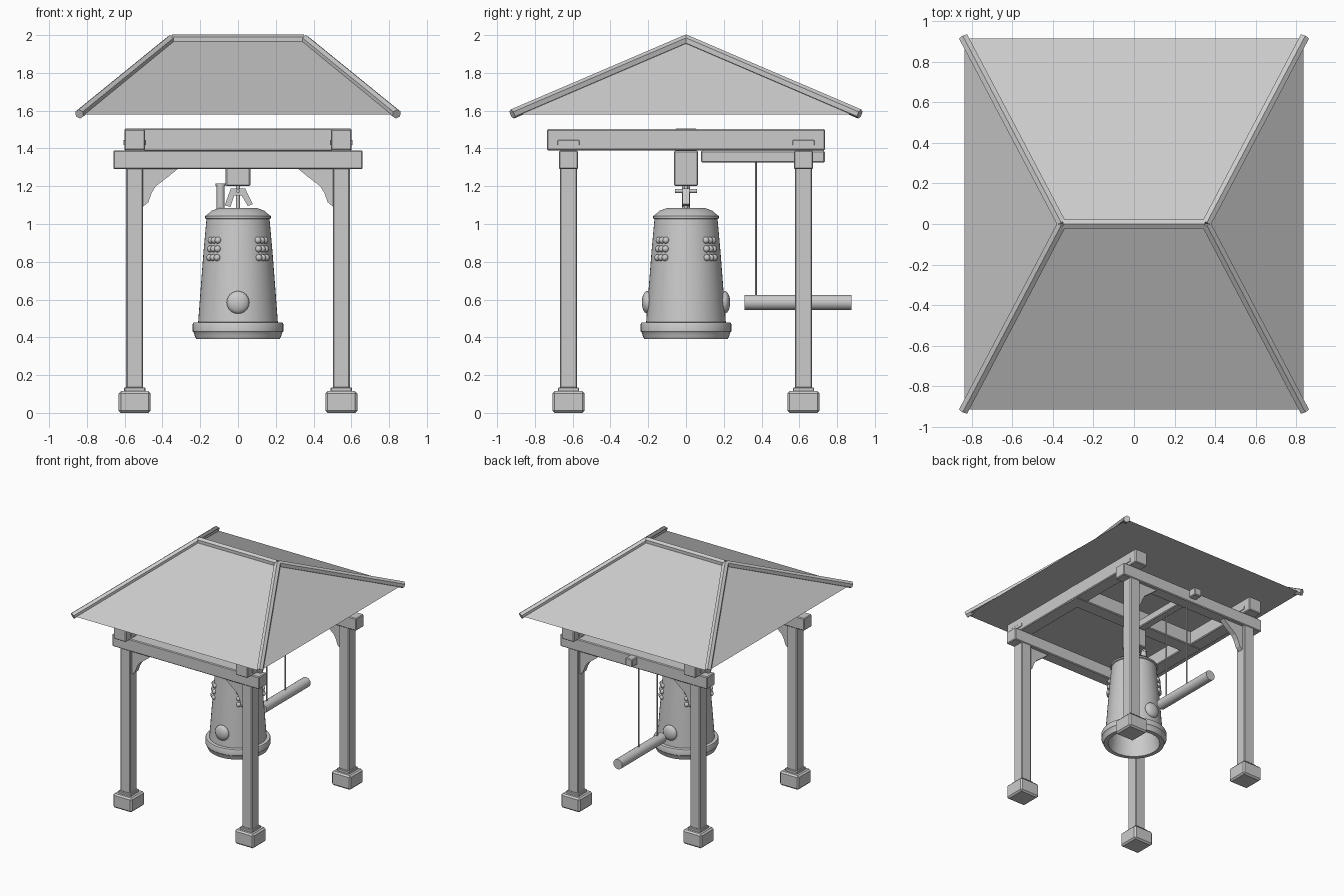
import bpy, bmesh
from math import sin, cos, pi, radians
from mathutils import Vector

if "Cube" in bpy.data.objects:
    bpy.data.objects.remove(bpy.data.objects["Cube"])


def add(name, bm, smooth=False):
    bmesh.ops.recalc_face_normals(bm, faces=bm.faces)
    me = bpy.data.meshes.new(name)
    bm.to_mesh(me)
    bm.free()
    ob = bpy.data.objects.new(name, me)
    bpy.context.collection.objects.link(ob)
    if smooth:
        bpy.ops.object.select_all(action='DESELECT')
        ob.select_set(True)
        bpy.context.view_layer.objects.active = ob
        bpy.ops.object.shade_smooth_by_angle(angle=radians(35))
    return ob


def box(name, x0, x1, y0, y1, z0, z1, bevel=0.006):
    bm = bmesh.new()
    bmesh.ops.create_cube(bm, size=1)
    for v in bm.verts:
        v.co = Vector(((x0 + x1) / 2 + v.co.x * (x1 - x0),
                       (y0 + y1) / 2 + v.co.y * (y1 - y0),
                       (z0 + z1) / 2 + v.co.z * (z1 - z0)))
    if bevel:
        bmesh.ops.bevel(bm, geom=bm.edges[:], offset=bevel, segments=1, affect='EDGES')
    return add(name, bm)


def rod(name, a, b, r, sides=16, smooth=True):
    a, b = Vector(a), Vector(b)
    bm = bmesh.new()
    bmesh.ops.create_cone(bm, cap_ends=True, segments=sides, radius1=r, radius2=r, depth=(b - a).length)
    q = (b - a).to_track_quat('Z', 'Y')
    for v in bm.verts:
        v.co = q @ v.co + (a + b) / 2
    return add(name, bm, smooth)


def prism(name, pts, y0, y1):
    # extrude an x-z outline along y
    bm = bmesh.new()
    f = bm.faces.new([bm.verts.new((x, y0, z)) for x, z in pts])
    r = bmesh.ops.extrude_face_region(bm, geom=[f])
    for v in r['geom']:
        if isinstance(v, bmesh.types.BMVert):
            v.co.y = y1
    return add(name, bm)


def lathe(name, prof, n=48):
    bm = bmesh.new()
    rings = []
    for r, z in prof:
        if r == 0:
            rings.append([bm.verts.new((0, 0, z))] * n)
        else:
            rings.append([bm.verts.new((r * cos(2 * pi * i / n), r * sin(2 * pi * i / n), z)) for i in range(n)])
    for p, q in zip(rings, rings[1:]):
        for i in range(n):
            j = (i + 1) % n
            bm.faces.new(dict.fromkeys((p[i], p[j], q[j], q[i])))  # drops repeated pole vertices
    return add(name, bm, True)


def ball(name, c, scale, u=14, v=8):
    bm = bmesh.new()
    bmesh.ops.create_uvsphere(bm, u_segments=u, v_segments=v, radius=1)
    for p in bm.verts:
        p.co = Vector(c) + Vector([p.co[i] * scale[i] for i in range(3)])
    return add(name, bm, True)


PX, PY = 0.547, 0.622

# Posts on stone bases, with curved brackets under the cross beams
bracket = [(0.505, 1.295), (0.315, 1.295), (0.37, 1.25), (0.435, 1.2),
           (0.457, 1.165), (0.475, 1.115), (0.505, 1.09)]
for sx in (-1, 1):
    for sy in (-1, 1):
        x, y = sx * PX, sy * PY
        box("stone_base", x - .085, x + .085, y - .085, y + .085, 0, .115, .012)
        box("base_cap", x - .056, x + .056, y - .056, y + .056, .11, .135, .004)
        box("post", x - .045, x + .045, y - .045, y + .045, .13, 1.31)
        prism("bracket", [(sx * a, b) for a, b in bracket], y - .022, y + .022)
        box("beam_key", x - .06, x + .06, y - .057, y + .057, 1.417, 1.445, .002)

# Frame beams
for s in (-1, 1):
    box("cross_beam", -.66, .66, s * PY - .05, s * PY + .05, 1.29, 1.39)
    box("side_beam", s * PX - .055, s * PX + .055, -.737, .737, 1.39, 1.502)
box("centre_beam", -.6, .6, -.058, .058, 1.386, 1.506)
box("hanger_block", -.065, .065, -.063, .063, 1.2, 1.388)

# Striker: support beam, ropes and log
box("striker_beam", -.032, .032, .08, .735, 1.325, 1.388)
for y in (.37, .605):
    rod("striker_rope", (0, y, .6), (0, y, 1.33), .006, 8)
rod("striker_log", (0, .31, .585), (0, .875, .585), .04, 24)

# Bell, hollow and open below
lathe("bell", [(0, 1.086), (.1, 1.085), (.14, 1.07), (.166, 1.047), (.174, 1.042), (.174, 1.03),
               (.167, 1.026), (.182, .86), (.196, .68), (.211, .48), (.236, .478), (.24, .47),
               (.24, .432), (.233, .424), (.23, .41), (.222, .392), (.19, .392), (.18, .46),
               (.165, .7), (.14, 1.0), (.1, 1.05), (0, 1.055)])
for s in (-1, 1):
    ball("strike_boss", (0, s * .204, .585), (.06, .03, .06), 24, 12)

# Four groups of nine studs
for q in range(4):
    for i in (-1, 0, 1):
        for k in range(3):
            a, z = pi / 4 + q * pi / 2 + i * radians(8.5), .822 + k * .046
            r = .186 - .092 * (z - .82)
            ball("stud", (r * cos(a), r * sin(a), z), (.018,) * 3, 12, 8)

# Crown loop, tube and hanging pin
loop = [(-.066, 1.098), (-.033, 1.178), (.033, 1.178), (.066, 1.098)]
inner = [(.04, 1.09), (.02, 1.15), (-.02, 1.15), (-.04, 1.09)]
outer = [(-.07, 1.1), (-.038, 1.188), (.038, 1.188), (.078, 1.105)]
prism("crown_loop", outer + [(.052, 1.095)] + inner[1:], -.018, .018)
rod("crown_tube", (-.092, 0, 1.06), (-.092, 0, 1.205), .021)
rod("tube_rim", (-.092, 0, 1.2), (-.092, 0, 1.214), .026)
rod("hanging_pin", (0, -.058, 1.175), (0, .058, 1.175), .011, 12)
rod("hanger_rod", (0, 0, 1.08), (0, 0, 1.21), .011, 12)

# Hipped roof with ridge and hip caps
EX, EY, EZ, RX, RZ = .835, .915, 1.58, .35, 1.975
bm = bmesh.new()
c = [bm.verts.new((x * EX, y * EY, EZ)) for x, y in ((-1, -1), (1, -1), (1, 1), (-1, 1))]
l, r = bm.verts.new((-RX, 0, RZ)), bm.verts.new((RX, 0, RZ))
for f in (c, (c[0], c[1], r, l), (c[1], c[2], r), (c[2], c[3], l, r), (c[3], c[0], l)):
    bm.faces.new(f)
add("roof", bm)
rod("ridge_cap", (-RX, 0, 1.976), (RX, 0, 1.976), .027, 6, False)
for sx in (-1, 1):
    for sy in (-1, 1):
        rod("hip_cap", (sx * (RX + .005), 0, 1.976), (sx * .84, sy * .92, 1.582), .026, 6, False)
